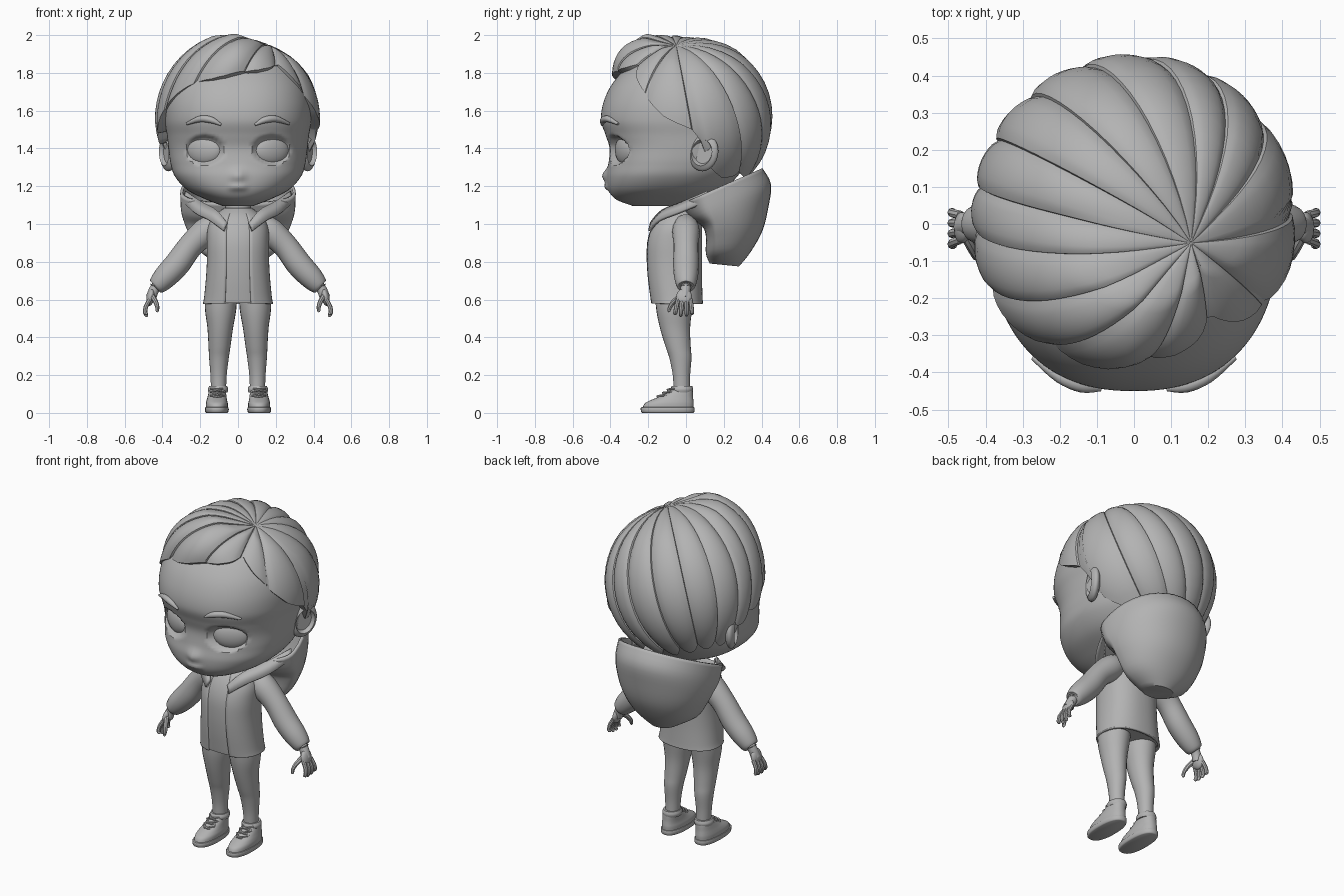
import bpy, bmesh, math
from mathutils import Vector, Matrix

if "Cube" in bpy.data.objects:
    bpy.data.objects.remove(bpy.data.objects["Cube"])

grey = bpy.data.materials.new("plain grey")
grey.diffuse_color = (0.45, 0.45, 0.45, 1)
grey.use_nodes = True
grey.node_tree.nodes["Principled BSDF"].inputs["Base Color"].default_value = grey.diffuse_color


def smooth(rows, n=5):
    """Catmull-Rom interpolation between rows of numbers."""
    out = []
    for i in range(len(rows) - 1):
        a, b, c, d = (rows[max(0, min(len(rows) - 1, i + k))] for k in (-1, 0, 1, 2))
        for j in range(n):
            t = j / n
            out.append([q + 0.5 * t * (r - p + t * (2*p - 5*q + 4*r - s + t * (3*(q - r) + s - p)))
                        for p, q, r, s in zip(a, b, c, d)])
    return out + [list(rows[-1])]


def finish(name, bm, mirror=False, solid=0, angle=40):
    bmesh.ops.recalc_face_normals(bm, faces=bm.faces[:])
    me = bpy.data.meshes.new(name)
    bm.to_mesh(me)
    bm.free()
    me.materials.append(grey)
    ob = bpy.data.objects.new(name, me)
    bpy.context.collection.objects.link(ob)
    bpy.ops.object.select_all(action='DESELECT')
    ob.select_set(True)
    bpy.context.view_layer.objects.active = ob
    bpy.ops.object.shade_smooth_by_angle(angle=math.radians(angle))
    if solid:
        m = ob.modifiers.new("thickness", 'SOLIDIFY')
        m.thickness, m.offset = solid, -1
    if mirror:
        ob.modifiers.new("mirror", 'MIRROR')
    return ob


def skin(name, rings, closed=True, caps=(True, True), **kw):
    """Join rings of points with quads."""
    bm = bmesh.new()
    vs = [[bm.verts.new(p) for p in r] for r in rings]
    n = len(vs[0])
    for a, b in zip(vs, vs[1:]):
        for i in range(n if closed else n - 1):
            j = (i + 1) % n
            bm.faces.new((a[i], a[j], b[j], b[i]))
    if closed and caps[0]:
        bm.faces.new(vs[0])
    if closed and caps[1]:
        bm.faces.new(vs[-1])
    return finish(name, bm, **kw)


def ring(z, cx, hw, y0, y1, slope=0, wide=0.5, n=32, power=2.3, gap=0):
    """Rounded outline, widest at a fraction of its depth; gap opens the front (degrees each side)."""
    pts = []
    for i in range(n + (1 if gap else 0)):
        a = math.radians(-90 + gap + (360 - 2 * gap) * i / n)
        c, s = math.cos(a), math.sin(a)
        f = lambda v: math.copysign(abs(v) ** (2 / power), v)
        y = y0 + (y1 - y0) * (wide + f(s) * (wide if s < 0 else 1 - wide))
        pts.append(Vector((cx + hw * f(c), y, z + slope * (y - (y0 + y1) / 2))))
    return pts


def loft(name, rows, step=4, n=32, power=2.3, gap=0, **kw):
    rings = [ring(*r, n=n, power=power, gap=gap) for r in smooth(rows, step)]
    return skin(name, rings, closed=not gap, **kw)


def tube(name, path, n=10, step=4, **kw):
    """Round tube through (x, y, z, radius) points."""
    rows = smooth(path, step)
    pts = [Vector(r[:3]) for r in rows]
    rings = []
    for i, p in enumerate(pts):
        d = pts[min(i + 1, len(pts) - 1)] - pts[max(i - 1, 0)]
        u = d.cross(Vector((0, 1, 0.01)) if abs(d.normalized().y) < 0.8 else Vector((0, 0, 1))).normalized()
        v = d.cross(u).normalized()
        rings.append([p + rows[i][3] * (u * math.cos(k * math.tau / n) + v * math.sin(k * math.tau / n))
                      for k in range(n)])
    return skin(name, rings, mirror=True, **kw)


def ball(name, loc, size, rot=(0, 0, 0), dent=False):
    bm = bmesh.new()
    bmesh.ops.create_uvsphere(bm, u_segments=28, v_segments=20, radius=1,
                              matrix=Matrix.Rotation(math.pi / 2, 4, 'Y'))
    if dent:
        for v in bm.verts:
            rho = math.hypot(v.co.y, v.co.z)
            if v.co.x > 0 and rho < 0.8:
                v.co.x = 0.75 if rho > 0.65 else 0.1
    m = Matrix.Translation(loc)
    for ang, ax in zip(reversed(rot), "ZYX"):
        m = m @ Matrix.Rotation(math.radians(ang), 4, ax)
    bm.transform(m @ Matrix.Diagonal((*size, 1)))
    return finish(name, bm, mirror=True)


# Head with crisp eye sockets, nose and lips
head = [(1.095, 0, .08, -.28, -.03), (1.13, 0, .17, -.37, .1), (1.18, 0, .268, -.41, .2),
        (1.25, 0, .333, -.42, .27), (1.32, 0, .357, -.41, .32), (1.4, 0, .368, -.405, .36),
        (1.47, 0, .376, -.425, .38), (1.55, 0, .388, -.45, .39), (1.65, 0, .385, -.435, .39),
        (1.75, 0, .355, -.385, .36), (1.85, 0, .29, -.29, .3), (1.92, 0, .19, -.17, .2), (1.95, 0, .06, -.05, .07)]
rings = [ring(*r, n=120) for r in smooth(head, 7)]
for p in (p for r in rings for p in r):
    if p.y < 0:
        e = ((abs(p.x) - .177) / .098) ** 2 + ((p.z - 1.392) / .08) ** 2
        p.y += .035 * max(0, 1 - e ** 4)
        p.y -= .024 * math.exp(-(p.x / .035) ** 2 - ((p.z - 1.255) / .035) ** 2)
        p.y -= .016 * math.exp(-(p.x / .045) ** 4 - ((p.z - 1.195) / .018) ** 2)
skin("head", rings)
ball("eye", (.178, -.318, 1.392), (.1, .042, .08), (0, 0, 26))
tube("eyebrow", [(.09, -.445, 1.525, .006), (.14, -.438, 1.55, .017), (.2, -.412, 1.556, .017),
                 (.272, -.36, 1.53, .007)])
ball("ear", (.37, .093, 1.378), (.034, .084, .1), (-14, 0, -25), dent=True)

# Hair: overlapping locks fanning from the parting, ending at a hairline
hairline = [(-180, 1.27), (-125, 1.27), (-112, 1.31), (-104, 1.42), (-80, 1.5), (-65, 1.6), (-50, 1.68), (-30, 1.74),
            (0, 1.785), (30, 1.81), (40, 1.83), (48, 1.76), (61, 1.65), (75, 1.57), (92, 1.5), (104, 1.42),
            (112, 1.31), (125, 1.27), (180, 1.27)]
centre = Vector((0, .02, 1.56))
turn = Vector((0, 0, 1)).rotation_difference(Vector((.36, -.15, .9)))


def direction(theta, phi):
    return turn @ Vector((math.sin(theta) * math.cos(phi), math.sin(theta) * math.sin(phi), math.cos(theta)))


def hair_point(d, scale=1):
    return centre + scale * Vector((d.x * .405, d.y * (.45 if d.y < 0 else .405), d.z * .405))


def hair_end(phi):
    for k in range(8, 260):
        p = hair_point(direction(k * .01, phi))
        az = math.degrees(math.atan2(p.x, -p.y))
        for (a, za), (b, zb) in zip(hairline, hairline[1:]):
            if a <= az <= b and p.z < za + (zb - za) * (az - a) / (b - a):
                return k * .01
    return 2.6


bounds = [-103, -70, -34, 2, 38, 62, 82, 105, 128, 150, 170, 186, 204, 224, 257]
columns = []
for a, b in zip(bounds, bounds[1:]):
    for i in range(9):
        f = i / 8
        phi = math.radians(a + (b - a) * (.01 + .98 * f))
        end = hair_end(phi) * (1 - .04 * (2 * f - 1) ** 2)
        lift = .65 * max(0, math.sin(math.pi * f)) ** .6 + .35 * f
        col = []
        for k in range(19):
            t = k / 18
            d = direction(end * t, phi)
            quiff = .36 * max(0, -d.y) * max(0, d.z) ** 1.5 * min(1, max(0, (.5 - d.x) / .5)) * (1 - t ** 4)
            grow = min(1, 3 * t)
            col.append(hair_point(d, 1.035 + grow * .06 * lift + quiff * grow))
        col.append(hair_point(d, .9))
        columns.append(col)
columns.append(columns[0])
skin("hair", columns, closed=False, angle=32)

# Neck, shirt and open jacket
loft("neck", [(.98, 0, .08, -.09, .07), (1.06, 0, .068, -.075, .065), (1.16, 0, .075, -.08, .07)], n=20)
coat = [(.578, 0, .186, -.19, .09), (.61, 0, .18, -.195, .088), (.7, 0, .171, -.207, .085), (.8, 0, .165, -.214, .085),
        (.9, 0, .165, -.211, .085), (.98, 0, .16, -.188, .085), (1.04, 0, .13, -.15, .08), (1.08, 0, .08, -.1, .075)]
loft("jacket", coat, gap=19, n=48, solid=.014)
loft("shirt", [(z + .005, 0, w - .008, a + .006, b - .008) for z, _, w, a, b in coat], n=40)

# Hood hanging behind, with collar bands running to the chest
loft("hood", [(.783, 0, .09, .125, .28, -.1, .45), (.85, 0, .195, .105, .345, .05, .3),
              (.95, 0, .255, .105, .405, .1, .2), (1.04, 0, .285, .085, .437, .3, .2),
              (1.12, 0, .302, .02, .45, .42, .25), (1.2, 0, .306, -.03, .405, .44, .32)],
     power=2.1, n=40, caps=(True, False), solid=.015)
low = [(.078, -.2, .965), (.15, -.15, 1.02), (.235, -.04, 1.065), (.295, .1, 1.12)]
high = [(.06, -.19, 1.01), (.115, -.13, 1.075), (.195, -.02, 1.12), (.28, .11, 1.175)]
skin("collar", [smooth(low, 5), smooth(high, 5)], closed=False, mirror=True, solid=.015)

# Sleeves and hands
tube("sleeve", [(.11, 0, 1.0, .06), (.17, 0, .96, .073), (.25, 0, .885, .066), (.32, 0, .79, .068),
                (.385, 0, .72, .063), (.43, 0, .672, .048), (.435, 0, .667, .03)], n=20)
tube("wrist", [(.42, 0, .685, .03), (.445, -.003, .65, .027), (.46, -.008, .61, .028)], n=12)
ball("palm", (.463, -.01, .612), (.021, .042, .047), (0, -12, 0))
for i in range(4):
    y = -.042 + .022 * i
    tip = .508 + .012 * abs(i - 1.4)
    tube("finger", [(.467, y, .6, .012), (.488, y * 1.2, .562, .012), (.491, y * 1.35, .53, .011),
                    (.483, y * 1.4, tip, .008), (.481, y * 1.4, tip - .004, .003)], n=8, step=2)
tube("thumb", [(.455, -.03, .62, .014), (.437, -.065, .59, .013), (.427, -.085, .56, .011),
               (.428, -.09, .538, .008), (.429, -.09, .534, .003)], n=8, step=2)

# Trousers
loft("trouser_leg", [(.66, .09, .085, -.165, .05), (.55, .092, .083, -.158, .033), (.45, .094, .068, -.138, .022),
                     (.35, .098, .058, -.108, .025), (.29, .101, .052, -.088, .029), (.2, .103, .043, -.07, .022),
                     (.12, .103, .04, -.066, .022)], n=24, power=2, mirror=True)
loft("ankle_cuff", [(.108, .106, .05, -.078, .034), (.125, .106, .054, -.082, .038), (.142, .105, .047, -.075, .033)],
     n=24, power=2, mirror=True)

# Shoes: sole, upper and crossed laces
loft("shoe_sole", [(0, .112, .056, -.23, .038), (.006, .112, .062, -.238, .044), (.026, .112, .063, -.24, .045),
                   (.03, .112, .06, -.236, .042)], step=2, mirror=True, power=2.4)
loft("shoe_upper", [(.025, .112, .058, -.23, .04), (.05, .112, .058, -.218, .041), (.068, .112, .054, -.185, .039),
                    (.085, .111, .05, -.145, .037), (.11, .109, .046, -.1, .036), (.13, .107, .044, -.075, .034)],
     mirror=True, power=2.3)
for y, z in ((-.15, .08), (-.122, .098), (-.097, .115)):
    for s in (-1, 1):
        tube("lace", [(.11 - s * .036, y + .022, z - .006, .005), (.11, y, z + .008, .006),
                      (.11 + s * .036, y + .035, z + .012, .005)], n=6, step=3)
